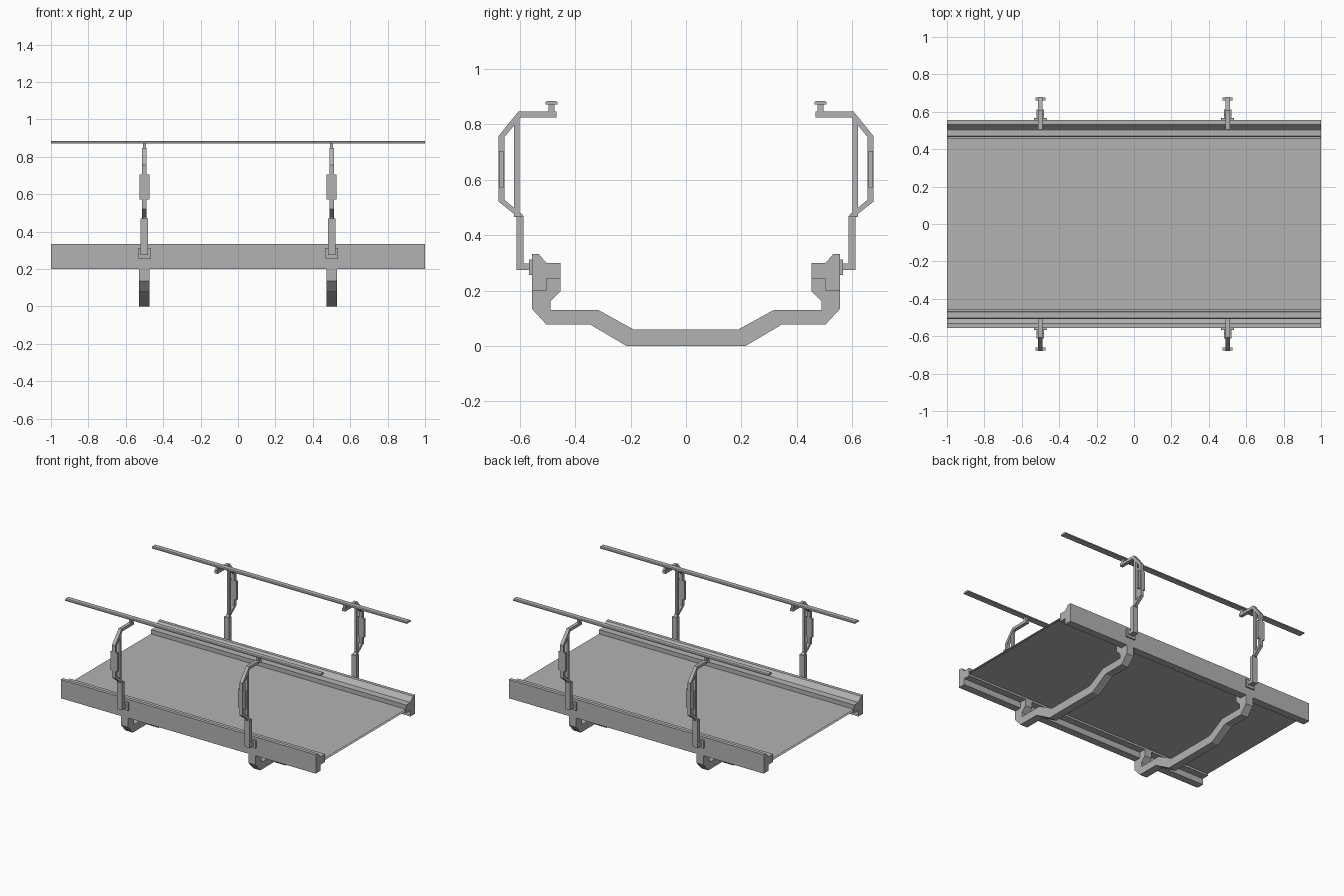
import bpy
import bmesh

cube = bpy.data.objects.get("Cube")
if cube:
    bpy.data.objects.remove(cube, do_unlink=True)

# Single painted-metal colour
grey = bpy.data.materials.new("light_grey")
COLOUR = (0.45, 0.45, 0.45, 1)
grey.diffuse_color = COLOUR
grey.use_nodes = True
grey.node_tree.nodes["Principled BSDF"].inputs["Base Color"].default_value = COLOUR


def add_object(name, bm):
    mesh = bpy.data.meshes.new(name)
    bm.to_mesh(mesh)
    bm.free()
    mesh.materials.append(grey)
    obj = bpy.data.objects.new(name, mesh)
    bpy.context.collection.objects.link(obj)
    return obj


def extrude_profile(name, points, half_width, x=0, side=1):
    """Extrude a closed (y, z) outline along x; side=-1 mirrors it to the back."""
    bm = bmesh.new()
    face = bm.faces.new([bm.verts.new((x - half_width, y * side, z)) for y, z in points])
    new = bmesh.ops.extrude_face_region(bm, geom=[face])["geom"]
    verts = [v for v in new if isinstance(v, bmesh.types.BMVert)]
    bmesh.ops.translate(bm, verts=verts, vec=(2 * half_width, 0, 0))
    bmesh.ops.recalc_face_normals(bm, faces=bm.faces[:])
    return add_object(name, bm)


def block(y0, y1, z0, z1):
    return [(y0, z0), (y1, z0), (y1, z1), (y0, z1)]


def flat_sheet(name, half_y, z, up):
    bm = bmesh.new()
    corners = [(-1, -half_y, z), (1, -half_y, z), (1, half_y, z), (-1, half_y, z)]
    bm.faces.new([bm.verts.new(c) for c in (corners if up else corners[::-1])])
    return add_object(name, bm)


# Outlines for the front side
SIDE_RAIL = [(-.557, .2), (-.557, .333), (-.533, .333), (-.504, .3), (-.454, .3),
             (-.454, .243), (-.504, .243), (-.504, .2)]
BEAM_HALF = [(-.215, 0), (-.504, .077), (-.557, .135), (-.557, .2), (-.504, .2),
             (-.504, .243), (-.454, .243), (-.454, .197), (-.49, .16), (-.49, .13),
             (-.317, .13), (-.19, .06)]
# Underside runs flat in the middle and at the outer shoulders
BEAM_HALF.insert(1, (-.345, .077))
BRACKET = [(-.602, .462), (-.678, .522), (-.678, .757), (-.606, .846), (-.468, .846),
           (-.468, .826), (-.597, .826), (-.656, .754), (-.656, .528), (-.588, .472)]
POST = [(-.613, .275), (-.613, .47), (-.586, .47), (-.586, .298), (-.557, .298),
        (-.557, .275)]

# Belt: top run and return run
flat_sheet("belt_top", .46, .27, True)
flat_sheet("belt_underside", .46, .257, False)

for side, label in ((1, "front"), (-1, "back")):
    extrude_profile(label + "_side_rail", SIDE_RAIL, 1, side=side)

    # Guide rail with a slightly bevelled top
    guide = [(-.508, .872), (-.508, .88), (-.502, .885), (-.47, .885),
             (-.464, .88), (-.464, .872)]
    extrude_profile(label + "_guide_rail", guide, 1, side=side)

    # Guide brackets
    for x, end in ((-.5, "right"), (.5, "left")):
        tag = label + "_" + end + "_"
        extrude_profile(tag + "bracket_arm", BRACKET, .012, x, side)
        extrude_profile(tag + "bracket_strut", block(-.622, -.602, .466, .826), .009, x, side)
        extrude_profile(tag + "bracket_post", POST, .02, x, side)
        extrude_profile(tag + "mounting_plate", block(-.567, -.555, .257, .313), .035, x, side)
        extrude_profile(tag + "bracket_pad", block(-.675, -.659, .572, .705), .027, x, side)
        extrude_profile(tag + "guide_stem", block(-.497, -.475, .846, .873), .009, x, side)

# Cross beams under the belt
beam = BEAM_HALF + [(-y, z) for y, z in reversed(BEAM_HALF)]
for x, end in ((-.5, "right"), (.5, "left")):
    extrude_profile(end + "_cross_beam", beam, .028, x)
